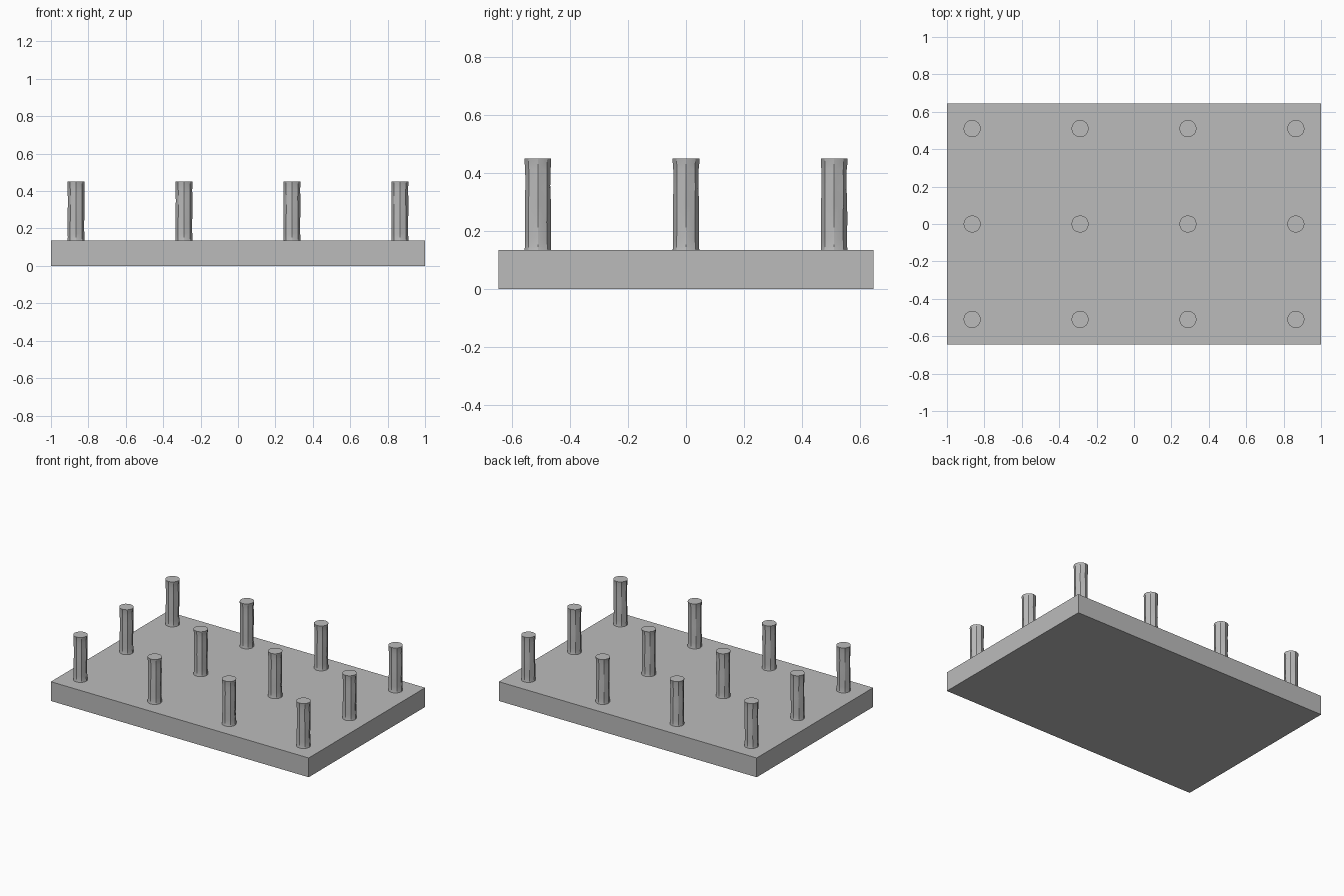
import bpy, bmesh, math, random

cube = bpy.data.objects.get("Cube")
if cube:
    bpy.data.objects.remove(cube, do_unlink=True)

# Stone grey shared by all parts
grey = bpy.data.materials.new("stone_grey")
grey.use_nodes = True
colour = (0.5, 0.5, 0.5, 1)
grey.diffuse_color = colour
grey.node_tree.nodes["Principled BSDF"].inputs["Base Color"].default_value = colour

BASE_TOP, POST_TOP, RADIUS = 0.135, 0.45, 0.046


def add_object(name, mesh, location):
    obj = bpy.data.objects.new(name, mesh)
    obj.location = location
    bpy.context.collection.objects.link(obj)
    return obj


def mesh_from(bm, name):
    bmesh.ops.recalc_face_normals(bm, faces=bm.faces)
    mesh = bpy.data.meshes.new(name)
    bm.to_mesh(mesh)
    bm.free()
    mesh.materials.append(grey)
    return mesh


# Slab
bm = bmesh.new()
bmesh.ops.create_cube(bm, size=1)
for v in bm.verts:
    v.co.x *= 2
    v.co.y *= 1.29
    v.co.z *= BASE_TOP
add_object("base_slab", mesh_from(bm, "base_slab"), (0, 0, BASE_TOP / 2))

# Rough hewn post: round ends with an uneven, chipped shaft between them
random.seed(4)
SIDES = 16
LEVELS = [0, 0.05, 0.13, 0.3, 0.5, 0.7, 0.87, 0.95, 1]
bm = bmesh.new()
rings = []
for level in LEVELS:
    ring = []
    for i in range(SIDES):
        r = RADIUS
        if 0 < level < 1:
            ridge = 0.94 if i % 2 else 1.0
            r *= ridge - random.uniform(0, 0.09) * math.sin(math.pi * level) ** 0.5
        a = math.tau * i / SIDES
        z = level * (POST_TOP - BASE_TOP)
        if 0 < level < 1:
            z += random.uniform(-0.006, 0.006)
        ring.append(bm.verts.new((r * math.cos(a), r * math.sin(a), z)))
    rings.append(ring)
for low, high in zip(rings, rings[1:]):
    for i in range(SIDES):
        j = (i + 1) % SIDES
        bm.faces.new((low[i], low[j], high[j], high[i]))
bm.faces.new(rings[0])
bm.faces.new(rings[-1])
post_mesh = mesh_from(bm, "post")

# Posts in a regular grid, four across and three deep
posts = []
for row in range(3):
    for col in range(4):
        x, y = (col - 1.5) * 0.577, (row - 1) * 0.51
        posts.append(add_object(f"post_{row + 1}_{col + 1}", post_mesh, (x, y, BASE_TOP)))

# Soften the shaft but keep chips and rims crisp
bpy.ops.object.select_all(action="DESELECT")
posts[0].select_set(True)
bpy.context.view_layer.objects.active = posts[0]
bpy.ops.object.shade_smooth_by_angle(angle=math.radians(25))
